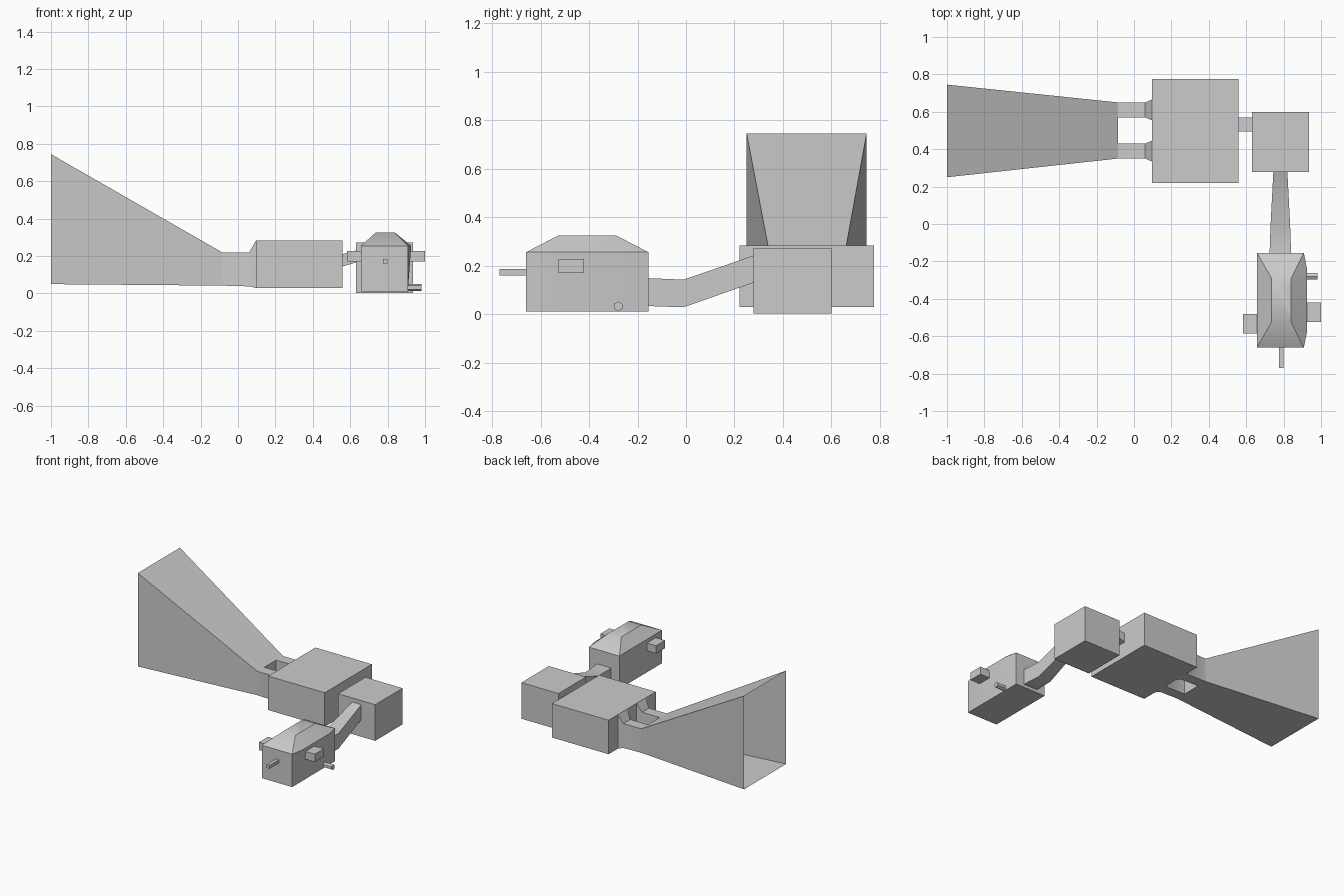
import bpy, bmesh, math

if "Cube" in bpy.data.objects:
    bpy.data.objects.remove(bpy.data.objects["Cube"])


def finish(name, bm):
    bmesh.ops.recalc_face_normals(bm, faces=bm.faces)
    me = bpy.data.meshes.new(name)
    bm.to_mesh(me)
    bm.free()
    ob = bpy.data.objects.new(name, me)
    bpy.context.collection.objects.link(ob)
    bpy.ops.object.select_all(action='DESELECT')
    ob.select_set(True)
    bpy.context.view_layer.objects.active = ob
    bpy.ops.object.shade_smooth_by_angle(angle=math.radians(35))
    return ob


def skin(name, rings, caps=(True, True)):
    """Join matching point rings with quads, optionally closing the ends."""
    bm = bmesh.new()
    rows = [[bm.verts.new(p) for p in r] for r in rings]
    n = len(rows[0])
    for a, b in zip(rows, rows[1:]):
        for i in range(n):
            j = (i + 1) % n
            bm.faces.new((a[i], a[j], b[j], b[i]))
    if caps[0]:
        bm.faces.new(rows[0])
    if caps[1]:
        bm.faces.new(rows[-1])
    return finish(name, bm)


def rect_x(x, y0, y1, z0, z1):
    return [(x, y0, z0), (x, y1, z0), (x, y1, z1), (x, y0, z1)]


def rect_y(y, x0, x1, z0, z1):
    return [(x0, y, z0), (x1, y, z0), (x1, y, z1), (x0, y, z1)]


def box(name, x0, x1, y0, y1, z0, z1):
    return skin(name, [rect_x(x0, y0, y1, z0, z1), rect_x(x1, y0, y1, z0, z1)])


# Open flared horn, with the wall between the two pipe mouths
skin("horn", [rect_x(-1, .25, .745, .05, .745),
              rect_x(-.085, .35, .65, .042, .22)], (False, False))
bm = bmesh.new()
bm.faces.new([bm.verts.new(p) for p in rect_x(-.085, .43, .57, .042, .22)])
finish("horn_back_wall", bm)

# Twin pipes flaring into the large box
for side, y in (("front", .39), ("back", .61)):
    skin("twin_pipe_" + side, [rect_x(-.085, y - .04, y + .04, .042, .22),
                               rect_x(.06, y - .04, y + .04, .038, .22),
                               rect_x(.095, y - .055, y + .055, .03, .28)],
         (False, False))

# Large box, link and small box
box("large_box", .095, .56, .22, .775, .03, .283)
skin("box_link", [rect_x(.56, .495, .57, .145, .21),
                  rect_x(.63, .495, .57, .165, .23)], (False, False))
box("small_box", .63, .935, .278, .6, .003, .272)

# Bent pipe from the small box to the engine
skin("bent_pipe", [rect_y(.28, .745, .82, .13, .242),
                   rect_y(-.01, .73, .835, .028, .142),
                   rect_y(-.155, .725, .84, .033, .148)], (False, False))

# Engine body: base, shoulder with bulged right side, tapered top
def body_ring(z, x0, x1, y0, y1, bulge, inset):
    return [(x0, y0, z), (x1, y0, z), (x1 + bulge, y0 + inset, z),
            (x1 + bulge, y1 - inset, z), (x1, y1, z), (x0, y1, z)]

skin("engine_body", [body_ring(.01, .658, .908, -.66, -.155, 0, .09),
                     body_ring(.255, .658, .908, -.66, -.155, .018, .09),
                     body_ring(.325, .735, .84, -.525, -.29, 0, .05)])

# Stubs on the engine sides and front
box("right_stub", .9, 1.0, -.525, -.42, .17, .228)
box("left_stub", .582, .67, -.585, -.48, .17, .228)
box("front_rod", .775, .8, -.77, -.65, .16, .185)
skin("right_drain", [[(x, -.28 + .02 * math.sin(k * math.pi / 3),
                       .032 + .02 * math.cos(k * math.pi / 3)) for k in range(6)]
                     for x in (.9, .98)])
